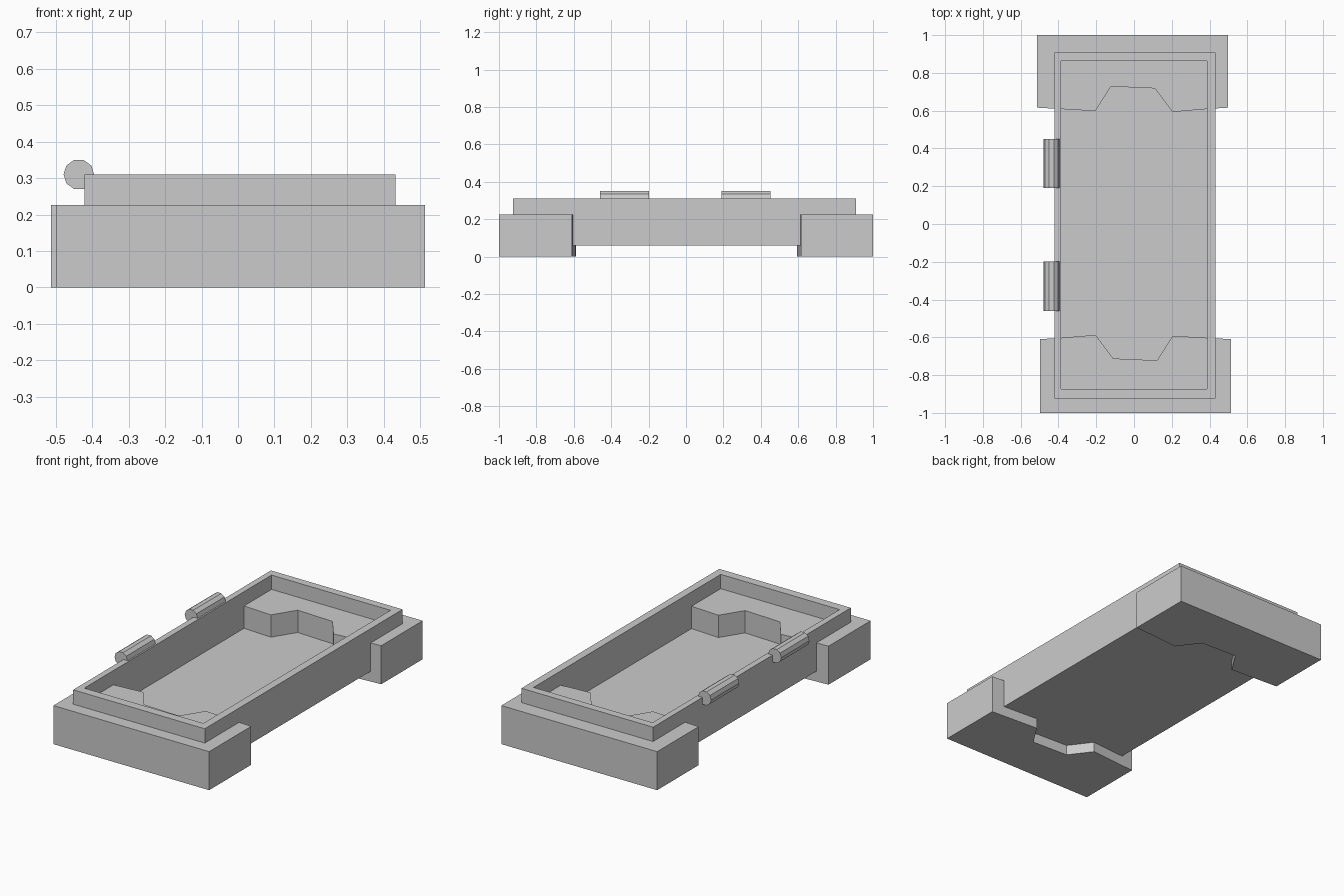
import bpy, bmesh, math

if "Cube" in bpy.data.objects:
    bpy.data.objects.remove(bpy.data.objects["Cube"])


def make_object(name, bm):
    bmesh.ops.recalc_face_normals(bm, faces=bm.faces)
    mesh = bpy.data.meshes.new(name)
    bm.to_mesh(mesh)
    bm.free()
    obj = bpy.data.objects.new(name, mesh)
    bpy.context.collection.objects.link(obj)
    return obj


def prism(name, points, depth):
    """Extrude a closed outline of 3D points along a vector."""
    bm = bmesh.new()
    face = bm.faces.new([bm.verts.new(p) for p in points])
    ext = bmesh.ops.extrude_face_region(bm, geom=[face], use_keep_orig=True)
    verts = [v for v in ext["geom"] if isinstance(v, bmesh.types.BMVert)]
    bmesh.ops.translate(bm, verts=verts, vec=depth)
    return make_object(name, bm)


def rect(x0, x1, y0, y1, z):
    return [(x0, y0, z), (x1, y0, z), (x1, y1, z), (x0, y1, z)]


# Open tray: outer shell, rim and sunken floor
bm = bmesh.new()
rings = [[bm.verts.new(p) for p in r] for r in (
    rect(-0.422, 0.432, -0.925, 0.908, 0.06),
    rect(-0.422, 0.432, -0.925, 0.908, 0.31),
    rect(-0.386, 0.386, -0.873, 0.862, 0.31),
    rect(-0.386, 0.386, -0.873, 0.862, 0.095))]
for a, b in zip(rings, rings[1:]):
    for i in range(4):
        j = (i + 1) % 4
        bm.faces.new((a[i], a[j], b[j], b[i]))
bm.faces.new(rings[0])
bm.faces.new(rings[-1])
make_object("tray", bm)

# End blocks: notched inner edge, the second turned half a circle
outline = [(-0.513, 1.0), (-0.513, 0.616), (-0.205, 0.598), (-0.122, 0.728),
           (0.110, 0.718), (0.204, 0.593), (0.390, 0.609), (0.498, 0.616), (0.498, 1.0)]
for name, s in (("back_end_block", 1), ("front_end_block", -1)):
    dy = 0 if s == 1 else 0.006
    pts = [(s * x, s * y + (dy if y < 0.9 else 0), 0) for x, y in outline]
    prism(name, pts, (0, 0, 0.226))

# Ten-sided hinge barrels on the left rim
for name, y in (("front_hinge", -0.46), ("back_hinge", 0.19)):
    pts = [(-0.437 + 0.042 * math.cos(k * math.pi / 5), y,
            0.31 + 0.042 * math.sin(k * math.pi / 5)) for k in range(10)]
    prism(name, pts, (0, 0.261, 0))
